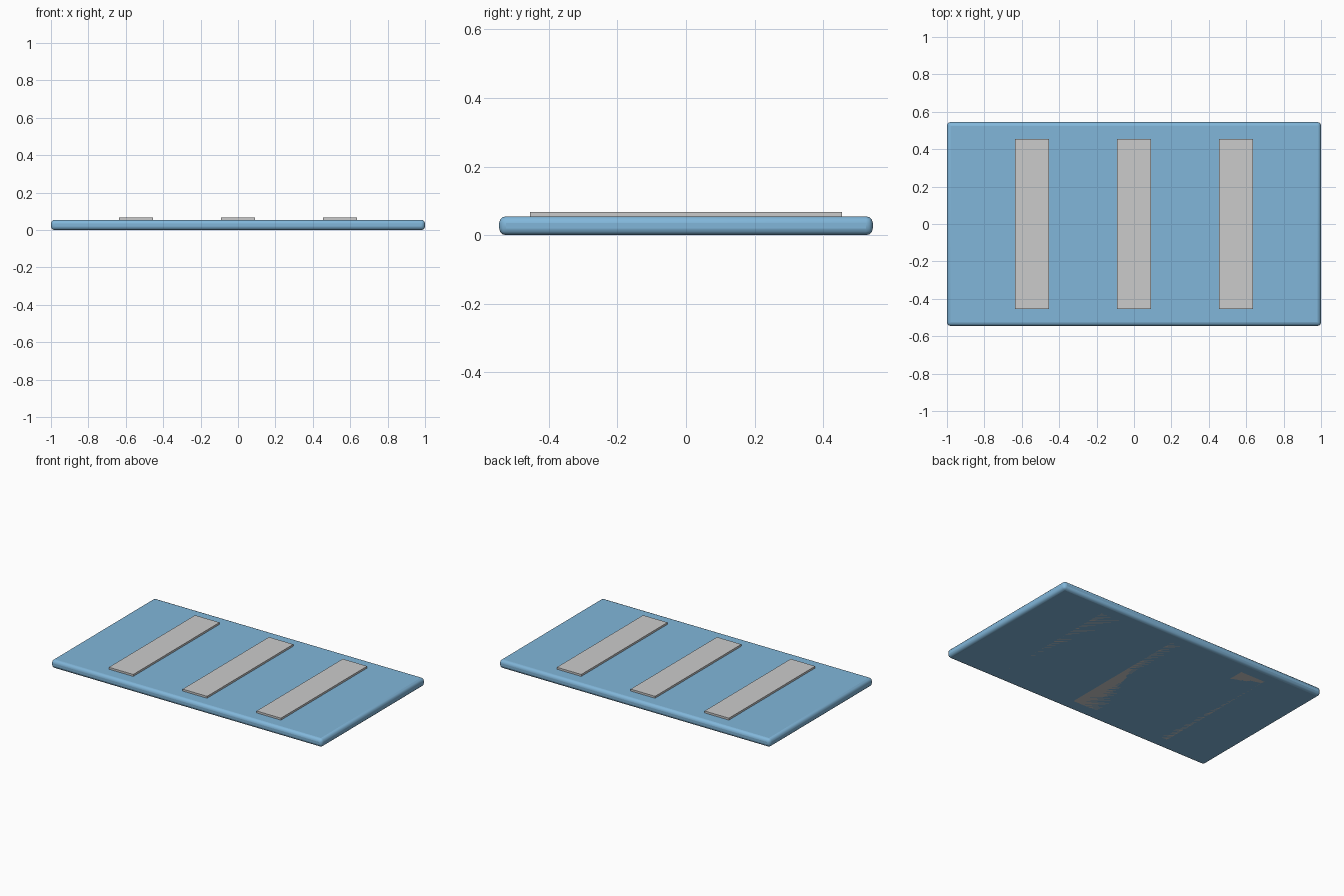
import bpy

if "Cube" in bpy.data.objects:
    bpy.data.objects.remove(bpy.data.objects["Cube"])


def box(name, x, size, z0):
    bpy.ops.mesh.primitive_cube_add(size=1, location=(x, 0, z0 + size[2] / 2))
    ob = bpy.context.object
    ob.name = name
    ob.scale = size
    bpy.ops.object.transform_apply(location=False, rotation=False, scale=True)
    return ob


# Rounded slab
slab = box("slab", 0, (2.0, 1.09, 0.055), 0)
bevel = slab.modifiers.new("rounded_edges", 'BEVEL')
bevel.width = 0.02
bevel.segments = 3
blue = bpy.data.materials.new("blue")
blue.diffuse_color = (0.22, 0.47, 0.70, 1)
blue.use_nodes = True
blue.node_tree.nodes["Principled BSDF"].inputs["Base Color"].default_value = blue.diffuse_color
slab.data.materials.append(blue)
bpy.ops.object.shade_smooth_by_angle()

# Three raised strips, inlaid through the slab
for i in (-1, 0, 1):
    box(f"strip_{i + 2}", i * 0.545, (0.18, 0.909, 0.068), 0)
